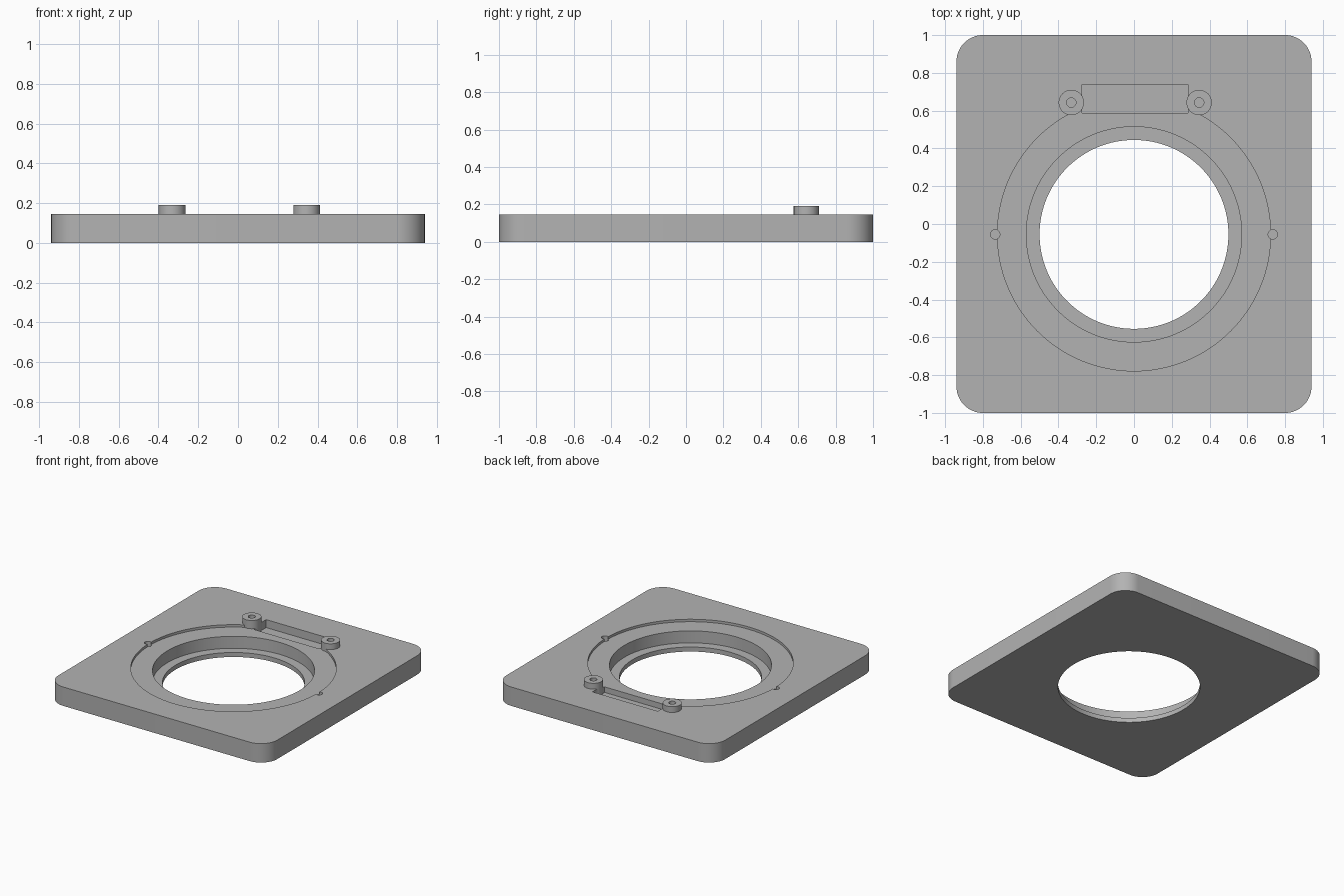
import bpy
import bmesh
from math import radians
from mathutils import Matrix, Vector

cube = bpy.data.objects.get("Cube")
if cube:
    bpy.data.objects.remove(cube, do_unlink=True)

grey = bpy.data.materials.new("plain grey")
grey.use_nodes = True
GREY = (0.45, 0.45, 0.45, 1)
grey.diffuse_color = GREY
grey.node_tree.nodes["Principled BSDF"].inputs["Base Color"].default_value = GREY

TOP = 0.147       # upper face of the plate
POCKET = 0.085    # floor of the rectangular pocket
ABOVE = 0.3       # cutters reach past every part
BORE_Y = -0.055


def add_object(name, bm):
    mesh = bpy.data.meshes.new(name)
    bm.to_mesh(mesh)
    bm.free()
    mesh.materials.append(grey)
    obj = bpy.data.objects.new(name, mesh)
    bpy.context.collection.objects.link(obj)
    return obj


def box(name, x0, x1, y0, y1, z0, z1, corner=0):
    bm = bmesh.new()
    centre = Vector((x0 + x1, y0 + y1, z0 + z1)) / 2
    size = Matrix.Diagonal((x1 - x0, y1 - y0, z1 - z0, 1))
    bmesh.ops.create_cube(bm, size=1, matrix=Matrix.Translation(centre) @ size)
    if corner:
        upright = [e for e in bm.edges
                   if abs(e.verts[0].co.z - e.verts[1].co.z) > 0.01]
        bmesh.ops.bevel(bm, geom=upright, offset=corner, segments=16,
                        profile=0.5, affect='EDGES')
    return add_object(name, bm)


def cylinder(name, x, y, radius, z0, z1, sides=48):
    bm = bmesh.new()
    bmesh.ops.create_cone(bm, cap_ends=True, segments=sides, radius1=radius,
                          radius2=radius, depth=z1 - z0,
                          matrix=Matrix.Translation((x, y, (z0 + z1) / 2)))
    return add_object(name, bm)


def cut(target, cutter):
    cutter.hide_render = True
    mod = target.modifiers.new("cut", 'BOOLEAN')
    mod.operation = 'DIFFERENCE'
    mod.solver = 'EXACT'
    mod.object = cutter
    bpy.context.view_layer.objects.active = target
    bpy.ops.object.modifier_apply(modifier=mod.name)
    bpy.data.objects.remove(cutter, do_unlink=True)


# Base plate with rounded corners
plate = box("base_plate", -0.94, 0.94, -1, 1, 0, TOP, corner=0.14)

# Stepped round opening: shallow recess, counterbore, through hole
for radius, floor in ((0.723, 0.128), (0.57, 0.035), (0.5, -0.1)):
    cut(plate, cylinder("bore_cutter", 0, BORE_Y, radius, floor, ABOVE, 128))

# Rectangular pocket behind the opening
cut(plate, box("pocket_cutter", -0.275, 0.287, 0.588, 0.738, POCKET, ABOVE))

# Small locating holes on both sides of the recess
for side in (-1, 1):
    cut(plate, cylinder("pin_cutter", side * 0.735, BORE_Y, 0.025, 0.1, ABOVE, 32))

# Screw bosses at the pocket ends, with blind screw holes
parts = [plate]
for name, x in (("right_boss", -0.332), ("left_boss", 0.345)):
    boss = cylinder(name, x, 0.643, 0.067, POCKET - 0.005, 0.192)
    for part, floor in ((boss, 0), (plate, 0.06)):
        cut(part, cylinder("screw_cutter", x, 0.643, 0.025, floor, ABOVE, 32))
    parts.append(boss)

# Smooth round walls, sharp rims
bpy.ops.object.select_all(action='DESELECT')
for part in parts:
    part.select_set(True)
bpy.context.view_layer.objects.active = plate
bpy.ops.object.shade_smooth_by_angle(angle=radians(30))
